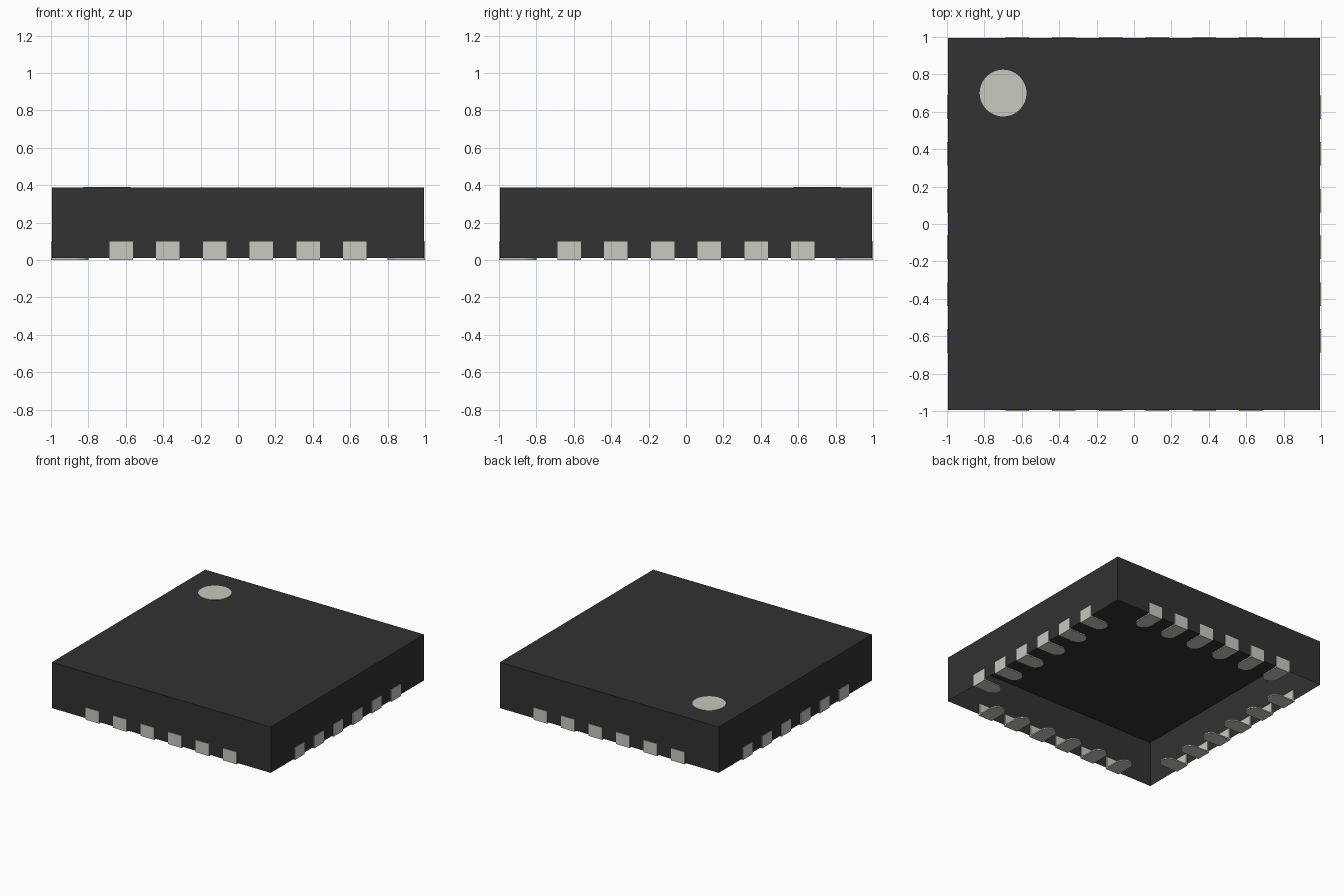
import bpy, bmesh, math
from mathutils import Matrix

cube = bpy.data.objects.get("Cube")
if cube:
    bpy.data.objects.remove(cube, do_unlink=True)


def material(name, srgb):
    lin = [((c / 255 + 0.055) / 1.055) ** 2.4 for c in srgb]
    mat = bpy.data.materials.new(name)
    mat.use_nodes = True
    mat.diffuse_color = (*lin, 1)
    mat.node_tree.nodes["Principled BSDF"].inputs["Base Color"].default_value = (*lin, 1)
    return mat


def finish(name, bm, mat):
    mesh = bpy.data.meshes.new(name)
    bm.to_mesh(mesh)
    bm.free()
    mesh.materials.append(mat)
    obj = bpy.data.objects.new(name, mesh)
    bpy.context.collection.objects.link(obj)
    return obj


def add_box(bm, lo, hi):
    size = [b - a for a, b in zip(lo, hi)]
    mid = [(a + b) / 2 for a, b in zip(lo, hi)]
    return bmesh.ops.create_cube(
        bm, size=1, matrix=Matrix.Translation(mid) @ Matrix.Diagonal((*size, 1)))


black = material("black plastic", (50, 50, 50))
metal = material("grey metal", (200, 200, 189))

BODY, TOP, STANDOFF = 0.995, 0.387, 0.01
HALF, PITCH, LENGTH = 0.063, 0.25, 0.2

# Package body: a shell open underneath
bm = bmesh.new()
add_box(bm, (-BODY, -BODY, STANDOFF), (BODY, BODY, TOP))
bm.faces.ensure_lookup_table()
bottom = min(bm.faces, key=lambda f: f.calc_center_median().z)
bmesh.ops.delete(bm, geom=[bottom], context='FACES_ONLY')
finish("package_body", bm, black)

# Orientation dot on the top
bm = bmesh.new()
bmesh.ops.create_cone(bm, cap_ends=True, segments=48, radius1=0.125, radius2=0.125,
                      depth=0.004, matrix=Matrix.Translation((-0.7, 0.7, TOP + 0.001)))
finish("orientation_dot", bm, metal)


# Contact: round-ended foot underneath plus an upright tab on the wall
def add_contact(bm, x):
    bend = -1 + LENGTH - HALF
    outline = [(x - HALF, -1), (x + HALF, -1)]
    steps = 12
    for i in range(steps + 1):
        a = math.pi * i / steps
        outline.append((x + HALF * math.cos(a), bend + HALF * math.sin(a)))
    foot = bm.faces.new([bm.verts.new((px, py, 0)) for px, py in outline])
    new = bmesh.ops.extrude_face_region(bm, geom=[foot], use_keep_orig=True)["geom"]
    bmesh.ops.translate(bm, vec=(0, 0, STANDOFF),
                        verts=[v for v in new if isinstance(v, bmesh.types.BMVert)])
    add_box(bm, (x - HALF, -1, 0), (x + HALF, -0.985, 0.1))


for side, turn in (("front", 0), ("right", 1), ("back", 2), ("left", 3)):
    bm = bmesh.new()
    for i in range(6):
        add_contact(bm, (i - 2.5) * PITCH)
    # Quarter turns carry the front row round to the other sides
    bmesh.ops.rotate(bm, verts=bm.verts, cent=(0, 0, 0),
                     matrix=Matrix.Rotation(-turn * math.pi / 2, 3, 'Z'))
    bmesh.ops.recalc_face_normals(bm, faces=bm.faces)
    finish(f"{side}_contacts", bm, metal)
